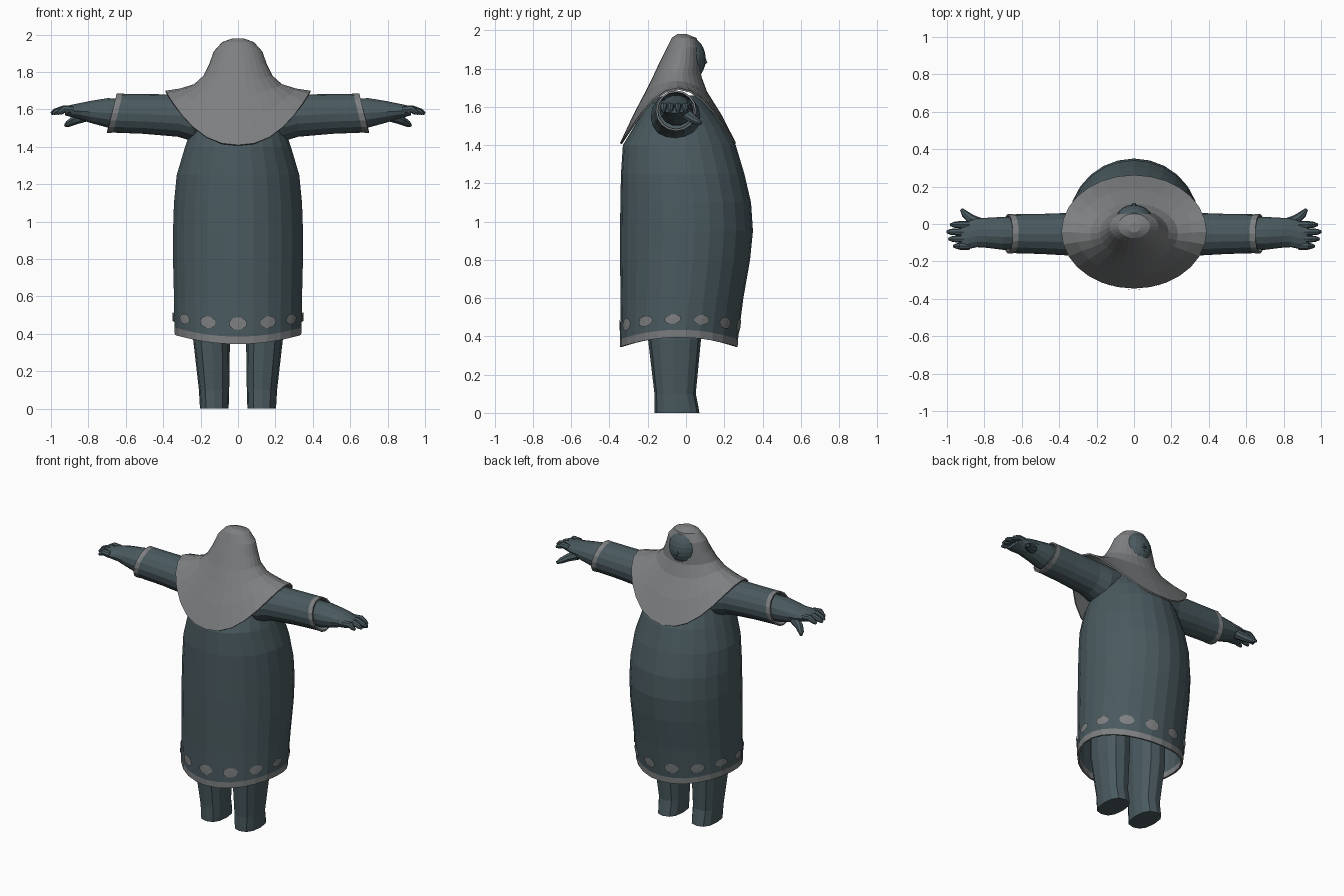
import bpy, bmesh, math
from mathutils import Vector

if "Cube" in bpy.data.objects:
    bpy.data.objects.remove(bpy.data.objects["Cube"])


def material(name, rgb):
    m = bpy.data.materials.new(name)
    m.use_nodes = True
    m.diffuse_color = (*rgb, 1)
    m.node_tree.nodes["Principled BSDF"].inputs["Base Color"].default_value = (*rgb, 1)
    return m


SLATE = material("dark slate cloth", (0.068, 0.102, 0.115))
GREY = material("pale grey cloth", (0.205, 0.212, 0.217))


def finish(name, bm, mats, thickness=0):
    bmesh.ops.recalc_face_normals(bm, faces=bm.faces)
    mesh = bpy.data.meshes.new(name)
    bm.to_mesh(mesh)
    bm.free()
    for m in mats:
        mesh.materials.append(m)
    obj = bpy.data.objects.new(name, mesh)
    bpy.context.collection.objects.link(obj)
    if thickness:
        mod = obj.modifiers.new("thickness", "SOLIDIFY")
        mod.thickness = thickness
        mod.offset = -1
    return obj


def loft(name, rings, mats, caps=(True, True), row_mats=None, thickness=0):
    """Skin a list of point rings; row_mats maps a row number to a slot."""
    bm = bmesh.new()
    rows = [[bm.verts.new(p) for p in ring] for ring in rings]
    n = len(rows[0])
    for r, (a, b) in enumerate(zip(rows, rows[1:])):
        for i in range(n):
            j = (i + 1) % n
            f = bm.faces.new((a[i], a[j], b[j], b[i]))
            f.material_index = (row_mats or {}).get(r, 0)
    if caps[0]:
        bm.faces.new(rows[0])
    if caps[1]:
        bm.faces.new(rows[-1])
    return finish(name, bm, mats, thickness)


def angles(n):
    return [math.tau * i / n for i in range(n)]


def tube(name, path, mat, sides=8):
    """Round tube through (point, radius) pairs."""
    pts = [Vector(p) for p, r in path]
    rings = []
    for k, (p, r) in enumerate(path):
        d = (pts[min(k + 1, len(pts) - 1)] - pts[max(k - 1, 0)]).normalized()
        u = d.cross(Vector((0, 0, 1))).normalized()
        v = d.cross(u)
        rings.append([pts[k] + r * (u * math.cos(a) + v * math.sin(a)) for a in angles(sides)])
    return loft(name, rings, [mat])


# Robe: height, half width, back, front; the hem rises at the sides
ROBE = [(.345, .34, -.345, .27), (.385, .343, -.345, .272), (.6, .345, -.342, .30),
        (.8, .35, -.345, .335), (.95, .35, -.345, .35), (1.1, .345, -.343, .34),
        (1.25, .33, -.34, .305), (1.4, .285, -.33, .26), (1.5, .25, -.27, .2),
        (1.62, .2, -.2, .1), (1.66, .1, -.12, .05)]


def robe_point(a, z, out=0):
    """Point on the robe at angle a from the back."""
    for lo, hi in zip(ROBE, ROBE[1:]):
        if z <= hi[0]:
            break
    t = (z - lo[0]) / (hi[0] - lo[0])
    _, rx, yb, yf = [p + (q - p) * t for p, q in zip(lo, hi)]
    lift = .05 * math.sin(a) ** 2 * max(0, min(1, (.6 - z) / .2))
    return Vector(((rx + out) * math.sin(a),
                   (yb + yf) / 2 - ((yf - yb) / 2 + out) * math.cos(a), z + lift))


loft("robe", [[robe_point(a, row[0]) for a in angles(26)] for row in ROBE],
     [SLATE, GREY], caps=(False, True), row_mats={0: 1}, thickness=.012)

# Rounded patches above the hem
bm = bmesh.new()
for a0 in angles(13):
    rim = [bm.verts.new(robe_point(a0 + .14 * math.cos(t), .455 + .034 * math.sin(t), .006))
           for t in angles(12)]
    mid = bm.verts.new(robe_point(a0, .455, .007))
    for i in range(12):
        bm.faces.new((mid, rim[i], rim[(i + 1) % 12]))
finish("hem_patches", bm, [GREY])

# Hood and shoulder cape: side height, centre height, half width, back, front
HOOD = [(1.98, 1.98, .03, -.045, .005), (1.96, 1.96, .085, -.075, .055),
        (1.91, 1.91, .13, -.10, .07), (1.84, 1.84, .155, -.135, .077),
        (1.78, 1.76, .185, -.172, .08), (1.735, 1.68, .235, -.212, .11),
        (1.712, 1.56, .31, -.275, .185), (1.70, 1.41, .388, -.345, .262)]
loft("hood", [[(rx * math.sin(a), (yb + yf) / 2 - (yf - yb) / 2 * math.cos(a),
                zc + (zs - zc) * abs(math.sin(a)) ** 2.3) for a in angles(28)]
              for zs, zc, rx, yb, yf in HOOD],
     [GREY], caps=(True, False), thickness=.01)

# Face showing through the hood opening
bm = bmesh.new()
bmesh.ops.create_uvsphere(bm, u_segments=20, v_segments=12, radius=1)
for v in bm.verts:
    v.co = Vector((v.co.x * .1, .02 + v.co.y * .083, 1.85 + v.co.z * .112))
finish("face", bm, [SLATE])
tube("nose", [((0, .088, 1.87), .01), ((0, .098, 1.83), .016), ((0, .09, 1.815), .012)], SLATE, 6)

# Sleeve rows: x, y, z, half depth, half height, slant
SLEEVE = [(.12, -.05, 1.57, .12, .09, 0), (.24, -.055, 1.55, .13, .122, 0),
          (.32, -.055, 1.567, .115, .113, 0), (.5, -.053, 1.576, .107, .106, .1),
          (.642, -.052, 1.58, .104, .104, .24), (.674, -.052, 1.58, .106, .106, .24)]
# Forearm and palm rows
FOREARM = [(.5, -.05, 1.58, .085, .08, 0), (.7, -.05, 1.582, .088, .08, 0),
           (.79, -.047, 1.587, .08, .06, 0), (.84, -.047, 1.59, .077, .046, 0),
           (.89, -.06, 1.592, .075, .034, 0), (.925, -.062, 1.592, .07, .024, 0)]
# Leg rows: z, x, y, half width, half depth
LEG = [(0, .127, -.047, .076, .117), (.03, .127, -.05, .078, .115), (.1, .128, -.057, .081, .108),
       (.38, .142, -.06, .099, .138), (.6, .142, -.06, .1, .138)]


def arm_rings(rows, s, sides):
    return [[(s * (x - slant * h * math.sin(a)), y + d * math.cos(a), z + h * math.sin(a))
             for a in angles(sides)] for x, y, z, d, h, slant in rows]


def rounded(v):
    return math.copysign(abs(v) ** .8, v)


for side, s in (("left", 1), ("right", -1)):
    loft(side + "_sleeve", arm_rings(SLEEVE, s, 16), [SLATE, GREY],
         caps=(True, False), row_mats={4: 1}, thickness=.01)
    loft(side + "_forearm", arm_rings(FOREARM, s, 14), [SLATE])
    # Fingers curl slightly down; the middle ones reach furthest
    for k, tip in enumerate((.965, .99, 1.0, .98)):
        y = -.118 + .038 * k
        tube(f"{side}_finger_{k + 1}",
             [((s * .88, y, 1.598), .02), ((s * .93, y, 1.602), .02),
              ((s * (tip - .02), y, 1.588), .016), ((s * tip, y, 1.578), .008)], SLATE)
    tube(side + "_thumb",
         [((s * .82, .0, 1.565), .032), ((s * .87, .025, 1.545), .026),
          ((s * .905, .055, 1.525), .019), ((s * .922, .078, 1.515), .009)], SLATE)
    loft(side + "_leg", [[(s * x + w * rounded(math.cos(a)), y + d * rounded(math.sin(a)), z)
                          for a in angles(12)] for z, x, y, w, d in LEG], [SLATE])
